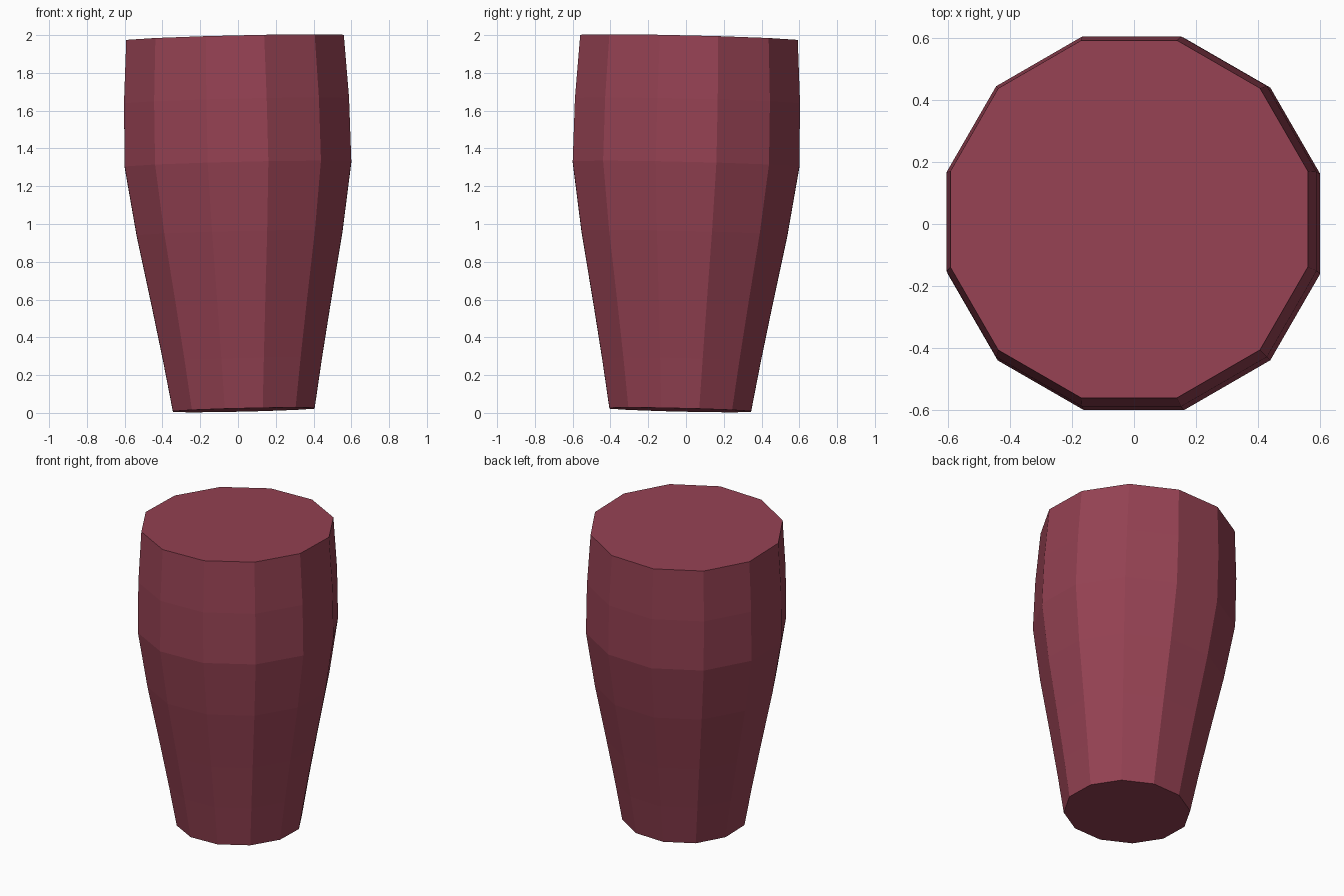
import bpy, bmesh, math
from mathutils import Matrix

if "Cube" in bpy.data.objects:
    bpy.data.objects.remove(bpy.data.objects["Cube"])

SIDES = 12
# (distance along axis, apothem) from base to rim
PROFILE = [(0.015, 0.375), (0.28, 0.42), (0.57, 0.473), (0.95, 0.545),
           (1.315, 0.60), (1.65, 0.596), (1.985, 0.576)]

mat = bpy.data.materials.new("dark_rose")
mat.diffuse_color = (0.30, 0.054, 0.086, 1)
mat.use_nodes = True
mat.node_tree.nodes["Principled BSDF"].inputs["Base Color"].default_value = mat.diffuse_color

# Tapered twelve-sided body, lofted ring by ring and capped
bm = bmesh.new()
rings = []
for z, apothem in PROFILE:
    r = apothem / math.cos(math.pi / SIDES)
    angles = [2 * math.pi * (i + 0.5) / SIDES for i in range(SIDES)]
    rings.append([bm.verts.new((r * math.cos(a), r * math.sin(a), z)) for a in angles])
for low, high in zip(rings, rings[1:]):
    for i in range(SIDES):
        j = (i + 1) % SIDES
        bm.faces.new((low[i], low[j], high[j], high[i]))
bm.faces.new(rings[-1])
bm.faces.new(rings[0][::-1])

# Slight lean of the whole body about its widest ring
lean = (Matrix.Translation((0, 0, 1.315)) @ Matrix.Rotation(-0.0235, 4, 'X')
        @ Matrix.Rotation(-0.0235, 4, 'Y') @ Matrix.Translation((0, 0, -1.315)))
bm.transform(lean)

mesh = bpy.data.meshes.new("tapered_body")
bm.to_mesh(mesh)
bm.free()
mesh.materials.append(mat)
body = bpy.data.objects.new("tapered_body", mesh)
bpy.context.collection.objects.link(body)
